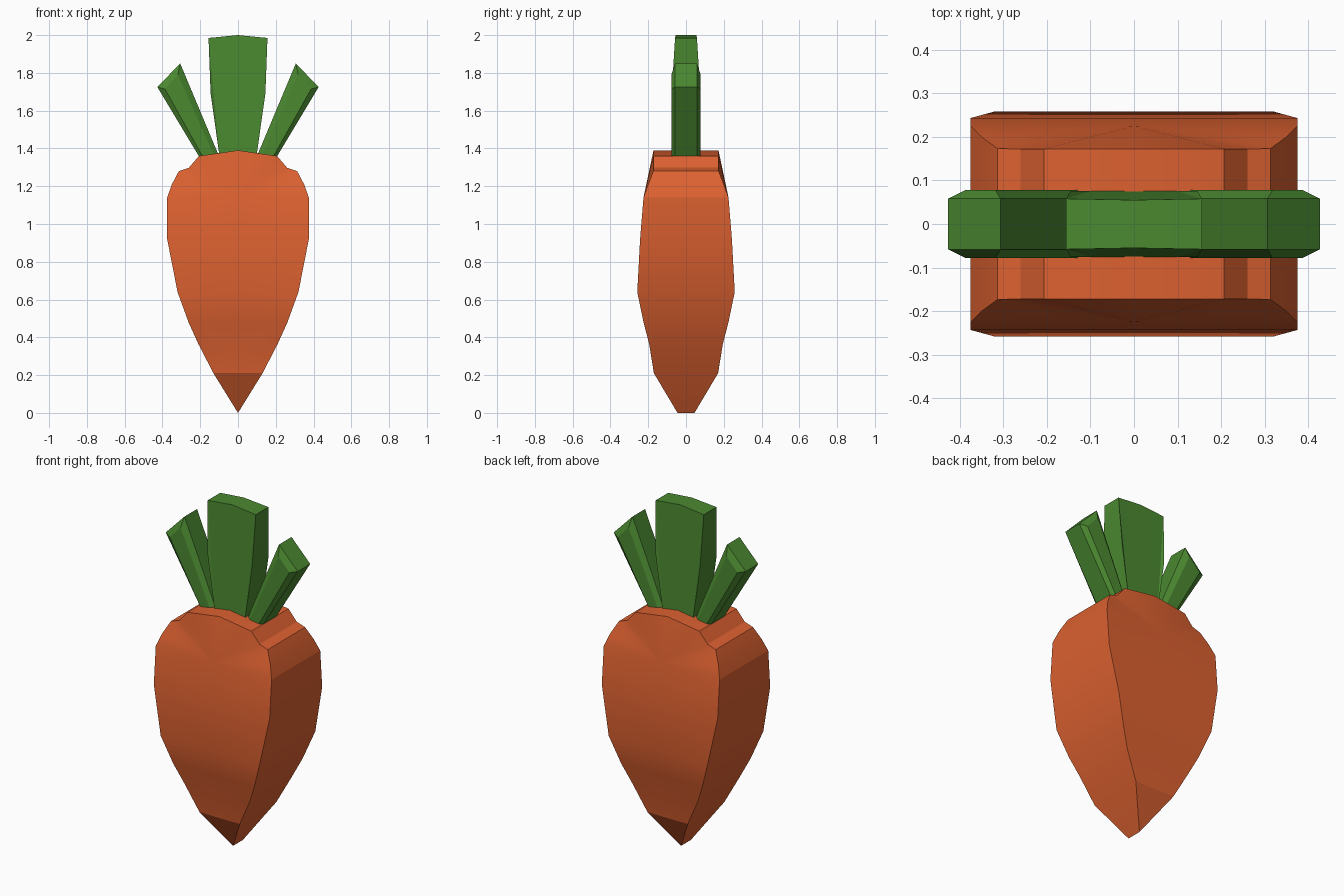
import bpy, bmesh, math

if "Cube" in bpy.data.objects:
    bpy.data.objects.remove(bpy.data.objects["Cube"])


def material(name, rgb):
    m = bpy.data.materials.new(name)
    m.diffuse_color = (*rgb, 1)
    m.use_nodes = True
    m.node_tree.nodes["Principled BSDF"].inputs["Base Color"].default_value = m.diffuse_color
    return m


def finish(name, bm, mat, angle):
    bmesh.ops.remove_doubles(bm, verts=bm.verts, dist=0.0005)
    bmesh.ops.dissolve_degenerate(bm, edges=bm.edges, dist=0.0005)
    bmesh.ops.recalc_face_normals(bm, faces=bm.faces)
    me = bpy.data.meshes.new(name)
    bm.to_mesh(me)
    bm.free()
    me.materials.append(mat)
    ob = bpy.data.objects.new(name, me)
    bpy.context.collection.objects.link(ob)
    bpy.ops.object.select_all(action='DESELECT')
    ob.select_set(True)
    bpy.context.view_layer.objects.active = ob
    bpy.ops.object.shade_smooth_by_angle(angle=math.radians(angle))
    return ob


def loft(bm, loops):
    """Bridge closed loops of equal length and cap both ends."""
    rings = [[bm.verts.new(p) for p in lp] for lp in loops]
    n = len(rings[0])
    for a, b in zip(rings, rings[1:]):
        for i in range(n):
            j = (i + 1) % n
            bm.faces.new((a[i], a[j], b[j], b[i]))
    bm.faces.new(rings[0])
    bm.faces.new(rings[-1])


orange = material("carrot orange", (0.72, 0.12, 0.03))
green = material("leaf green", (0.07, 0.25, 0.03))

# Root: half width, height, half thickness, up to the shoulder
rows = [(0, 0, .045), (.13, .21, .17), (.21, .365, .195), (.262, .48, .225),
        (.32, .64, .258), (.375, .92, .243), (.375, 1.14, .225)]
# Shoulder outline above the last row
crown = [(.35, 1.21, .2), (.313, 1.28, .173), (.26, 1.298, .172),
         (.207, 1.36, .172), (0, 1.39, .172)]

bm = bmesh.new()


def vert(x, z, y):
    return bm.verts.new((x, y, z))


def face(pts):
    bm.faces.new([vert(*p) for p in pts])


for s in (-1, 1):          # left and right
    for f in (-1, 1):      # front and back
        def P(p, sx=s):
            return (p[0] * sx, p[1], p[2] * f)
        for a, b in zip(rows, rows[1:]):
            q = [P((0, *a[1:])), P(a), P(b), P((0, *b[1:]))]
            face(q[1:] if a[0] == 0 else q)
        hub = (0, *rows[-1][1:])
        edge = [rows[-1]] + crown
        for a, b in zip(edge, edge[1:]):
            face([P(hub), P(a), P(b)])
    outline = rows + crown
    for a, b in zip(outline, outline[1:]):   # side and top strip
        face([(a[0] * s, a[1], -a[2]), (b[0] * s, b[1], -b[2]),
              (b[0] * s, b[1], b[2]), (a[0] * s, a[1], a[2])])
finish("carrot_root", bm, orange, 18)

# Middle leaf, tapering in thickness towards the tip
bm = bmesh.new()
half = [(.098, 1.36, .076), (.145, 1.69, .076), (.156, 1.985, .058)]
prof = half + [(0, 2.0, .055)] + [(-x, z, t) for x, z, t in half[::-1]]
loft(bm, [[(x, -t, z) for x, z, t in prof], [(x, t, z) for x, z, t in prof]])
# split the big end caps into clean bands
caps = [f for f in bm.faces if len(f.verts) > 4]
bmesh.ops.connect_verts_concave(bm, faces=caps)
bmesh.ops.triangulate(bm, faces=[f for f in bm.faces if len(f.verts) > 4])
finish("middle_leaf", bm, green, 18)

# Side leaves with chamfered front and back faces
outer = [(.105, 1.37), (.205, 1.355), (.427, 1.725), (.306, 1.85)]
inner = [(.13, 1.37), (.19, 1.362), (.387, 1.715), (.318, 1.79)]
for s, side in ((-1, "left"), (1, "right")):
    bm = bmesh.new()
    loft(bm, [[(x * s, y, z) for x, z in pts] for pts, y in
              ((inner, -.078), (outer, -.058), (outer, .058), (inner, .078))])
    finish(side + "_leaf", bm, green, 18)
